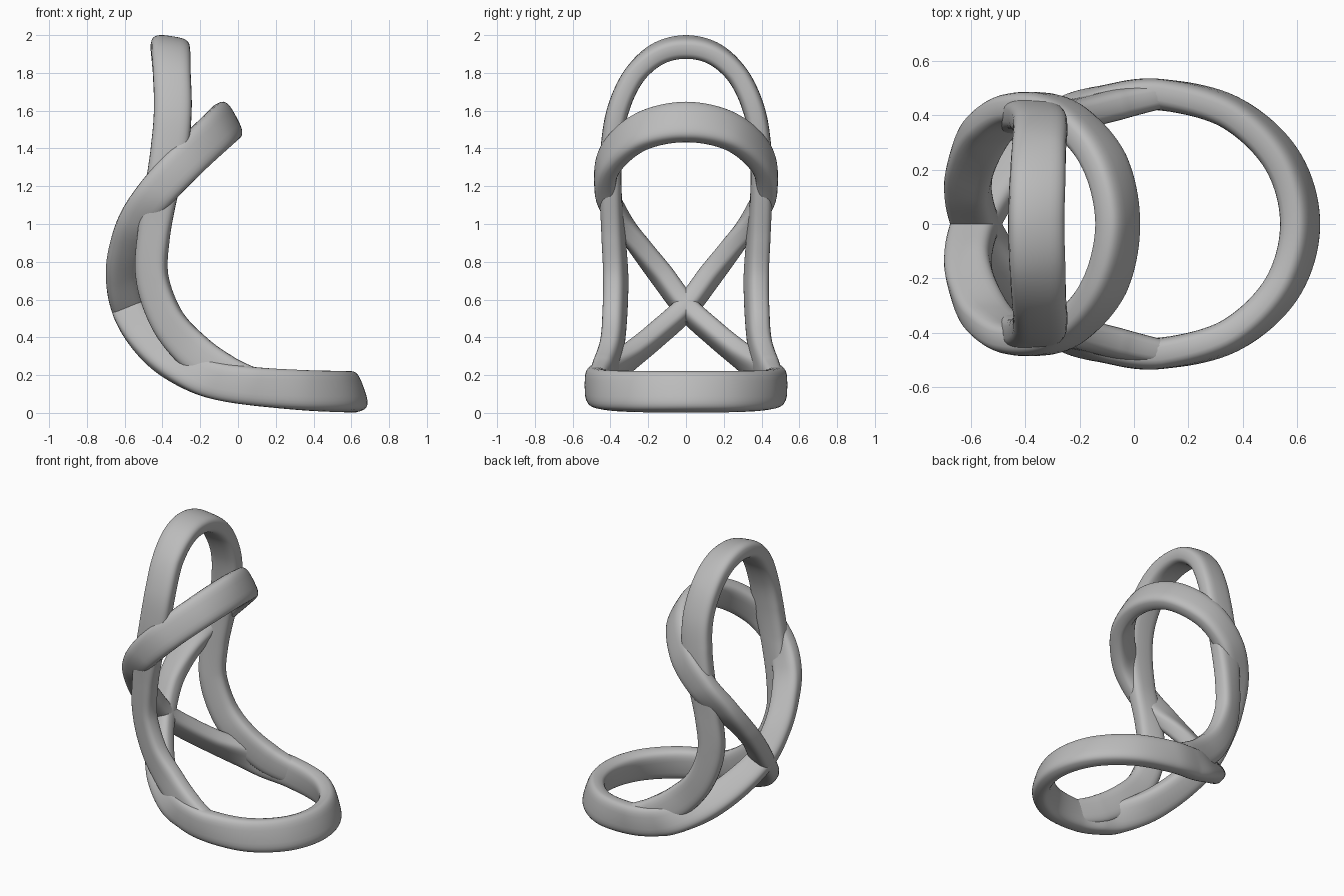
import bpy
import bmesh
from math import cos, sin, pi
from mathutils import Vector

cube = bpy.data.objects.get("Cube")
if cube:
    bpy.data.objects.remove(cube, do_unlink=True)

grey = bpy.data.materials.new("plain_grey")
grey.use_nodes = True
colour = (0.5, 0.5, 0.5, 1)
grey.diffuse_color = colour
grey.node_tree.nodes["Principled BSDF"].inputs["Base Color"].default_value = colour

THICK, SIDES, STEPS = 0.058, 28, 10


def spline(a, b, c, d, t):
    """Catmull-Rom point and tangent between b and c."""
    k1, k2, k3 = c - a, 2 * a - 5 * b + 4 * c - d, 3 * b - a - 3 * c + d
    return (b + (k1 * t + k2 * t * t + k3 * t ** 3) / 2,
            (k1 + 2 * k2 * t + 3 * k3 * t * t) / 2)


def flip(v):
    return Vector((v.x, -v.y, v.z))


def squircle(v):
    return (1 if v > 0 else -1) * abs(v) ** 0.62


def band(name, stations, end_scale=1.0):
    """Sweep a rounded strip along (point, thin direction, half width), mirrored in y."""
    pts = [Vector(s[0]) for s in stations]
    thin = [Vector(s[1]).normalized() for s in stations]
    wide = [s[2] for s in stations]
    closed_end = abs(pts[-1].y) < 1e-6
    last = flip(pts[-2]) if closed_end else 2 * pts[-1] - pts[-2]
    path = [flip(pts[1])] + pts + [last]
    bm = bmesh.new()
    rings = []
    count = (len(pts) - 1) * STEPS
    for i in range(count + 1):
        k = min(i // STEPS, len(pts) - 2)
        t = i / STEPS - k
        p, tan = spline(*path[k:k + 4], t)
        tan.normalize()
        n = thin[k].lerp(thin[k + 1], t)
        n = (n - tan * n.dot(tan)).normalized()
        w = tan.cross(n)
        half = wide[k] + (wide[k + 1] - wide[k]) * t
        s = 1 + (end_scale - 1) * max(0, i - count + STEPS) / STEPS
        ring = []
        for j in range(SIDES):
            a = 2 * pi * j / SIDES
            ring.append(bm.verts.new(p + s * (n * THICK * squircle(cos(a))
                                              + w * half * squircle(sin(a)))))
        rings.append(ring)
    for r, q in zip(rings, rings[1:]):
        for j in range(SIDES):
            m = (j + 1) % SIDES
            bm.faces.new((r[j], r[m], q[m], q[j]))
    if not closed_end:
        bm.faces.new(rings[-1])
    # Ends on the centre plane slide along the band so the halves weld
    for ring in [rings[0]] + ([rings[-1]] if closed_end else []):
        for v in ring:
            v.co.y = 0
    # Mirrored half
    geom = bm.verts[:] + bm.faces[:]
    copy = bmesh.ops.duplicate(bm, geom=geom)["geom"]
    for v in copy:
        if isinstance(v, bmesh.types.BMVert):
            v.co.y = -v.co.y
    bmesh.ops.remove_doubles(bm, verts=bm.verts[:], dist=1e-4)
    bmesh.ops.recalc_face_normals(bm, faces=bm.faces[:])
    mesh = bpy.data.meshes.new(name)
    bm.to_mesh(mesh)
    bm.free()
    mesh.materials.append(grey)
    ob = bpy.data.objects.new(name, mesh)
    bpy.context.collection.objects.link(ob)
    bpy.ops.object.select_all(action="DESELECT")
    ob.select_set(True)
    bpy.context.view_layer.objects.active = ob
    bpy.ops.object.shade_smooth_by_angle(angle=0.8)


# Base ring that crosses itself at the back and rises into the leaning loop
band("crossing_loop", [
    ((.612, 0, .112), (.94, 0, .33), .109),
    ((.544, .238, .113), (.83, .5, .28), .109),
    ((.351, .413, .12), (.46, .88, .15), .106),
    ((.09, .477, .14), (0, 1, 0), .102),
    ((-.1, .455, .168), (-.15, 1, 0), .1),
    ((-.23, .41, .212), (-.1, .9, .2), .1),
    ((-.38, .295, .3), (-.15, .75, .5), .1),
    ((-.5, .15, .42), (-.25, .7, .65), .095),
    ((-.583, 0, .558), (-.28, .7, .7), .088),
    ((-.612, -.13, .73), (-.28, .83, .55), .086),
    ((-.59, -.245, .88), (-.15, .9, .4), .088),
    ((-.53, -.355, 1.03), (0, 1, .2), .095),
    ((-.42, -.425, 1.18), (0, 1, 0), .1),
    ((-.265, -.4, 1.345), (-.2, .97, -.1), .105),
    ((-.115, -.24, 1.488), (-.62, .6, -.4), .108),
    ((-.06, 0, 1.54), (-.87, 0, -.46), .11),
])

# Tall upright hoop whose feet run into the base ring
band("upright_hoop", [
    ((-.36, 0, 1.937), (.15, 0, 1), .103),
    ((-.356, .15, 1.9), (.1, .28, .96), .103),
    ((-.35, .276, 1.784), (0, .8, .6), .1),
    ((-.345, .358, 1.61), (0, .95, .25), .1),
    ((-.36, .392, 1.42), (0, 1, .1), .1),
    ((-.4, .4, 1.2), (0, 1, 0), .09),
    ((-.445, .385, .95), (-.2, 1, 0), .085),
    ((-.455, .372, .72), (-.3, .95, 0), .085),
    ((-.38, .378, .5), (-.25, .95, 0), .09),
    ((-.25, .395, .34), (-.15, 1, 0), .1),
    ((-.08, .437, .215), (-.1, 1, 0), .1),
    ((.09, .474, .147), (0, 1, 0), .1),
], end_scale=0.85)
